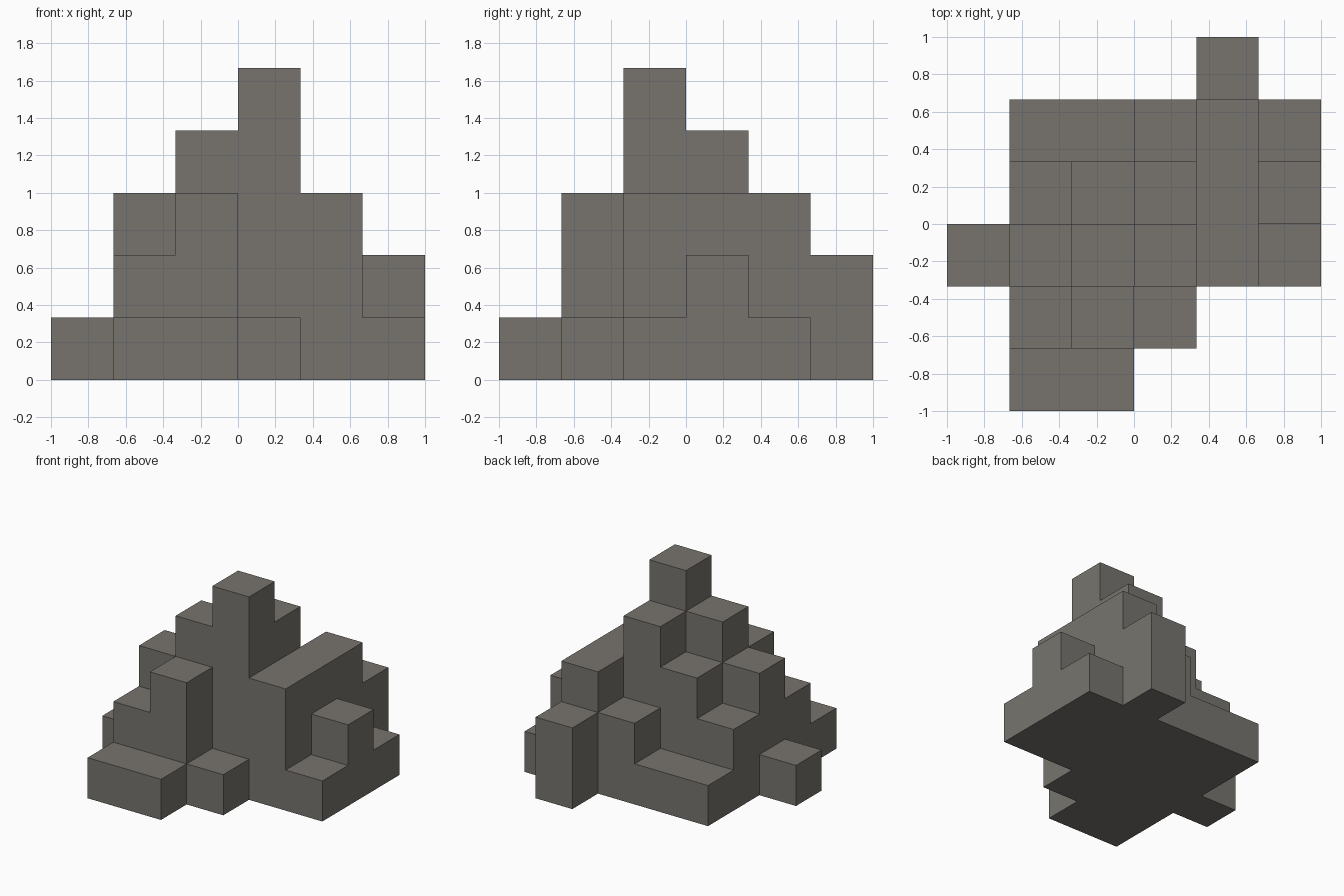
import bpy
import bmesh

cube = bpy.data.objects.get("Cube")
if cube:
    bpy.data.objects.remove(cube, do_unlink=True)

CELL = 1 / 3

# Block count of each stack: rows run front to back, digits run right (-x) to left (+x)
ROWS = ["011000",
        "023100",
        "134531",
        "023432",
        "011231",
        "000020"]

stone = bpy.data.materials.new("warm grey stone")
COLOUR = (0.185, 0.175, 0.156, 1)
stone.diffuse_color = COLOUR
stone.use_nodes = True
shader = stone.node_tree.nodes["Principled BSDF"]
shader.inputs["Base Color"].default_value = COLOUR
shader.inputs["Roughness"].default_value = 0.9


def height(i, j):
    if 0 <= i < len(ROWS[0]) and 0 <= j < len(ROWS):
        return int(ROWS[j][i])
    return 0


def add_face(bm, corners):
    """Add one quad given in block units."""
    bm.faces.new([bm.verts.new(((x - 3) * CELL, (y - 3) * CELL, z * CELL))
                  for x, y, z in corners])


def add_stack(bm, i, j):
    """Add the top, base and exposed walls of one stack of blocks."""
    h = height(i, j)
    ring = [(i, j), (i + 1, j), (i + 1, j + 1), (i, j + 1)]
    add_face(bm, [(x, y, h) for x, y in ring])
    add_face(bm, [(x, y, 0) for x, y in reversed(ring)])
    # Walls follow the ring: front, left, back, right
    for k, (di, dj) in enumerate([(0, -1), (1, 0), (0, 1), (-1, 0)]):
        a, b = ring[k], ring[(k + 1) % 4]
        for z in range(height(i + di, j + dj), h):
            add_face(bm, [(*a, z), (*b, z), (*b, z + 1), (*a, z + 1)])


# Stepped mound as one outer shell, with no faces hidden between stacks
bm = bmesh.new()
for j in range(len(ROWS)):
    for i in range(len(ROWS[0])):
        if height(i, j):
            add_stack(bm, i, j)
bmesh.ops.remove_doubles(bm, verts=bm.verts, dist=0.001)

mesh = bpy.data.meshes.new("stepped_block_mound")
bm.to_mesh(mesh)
bm.free()
mesh.materials.append(stone)
mound = bpy.data.objects.new("stepped_block_mound", mesh)
bpy.context.collection.objects.link(mound)
